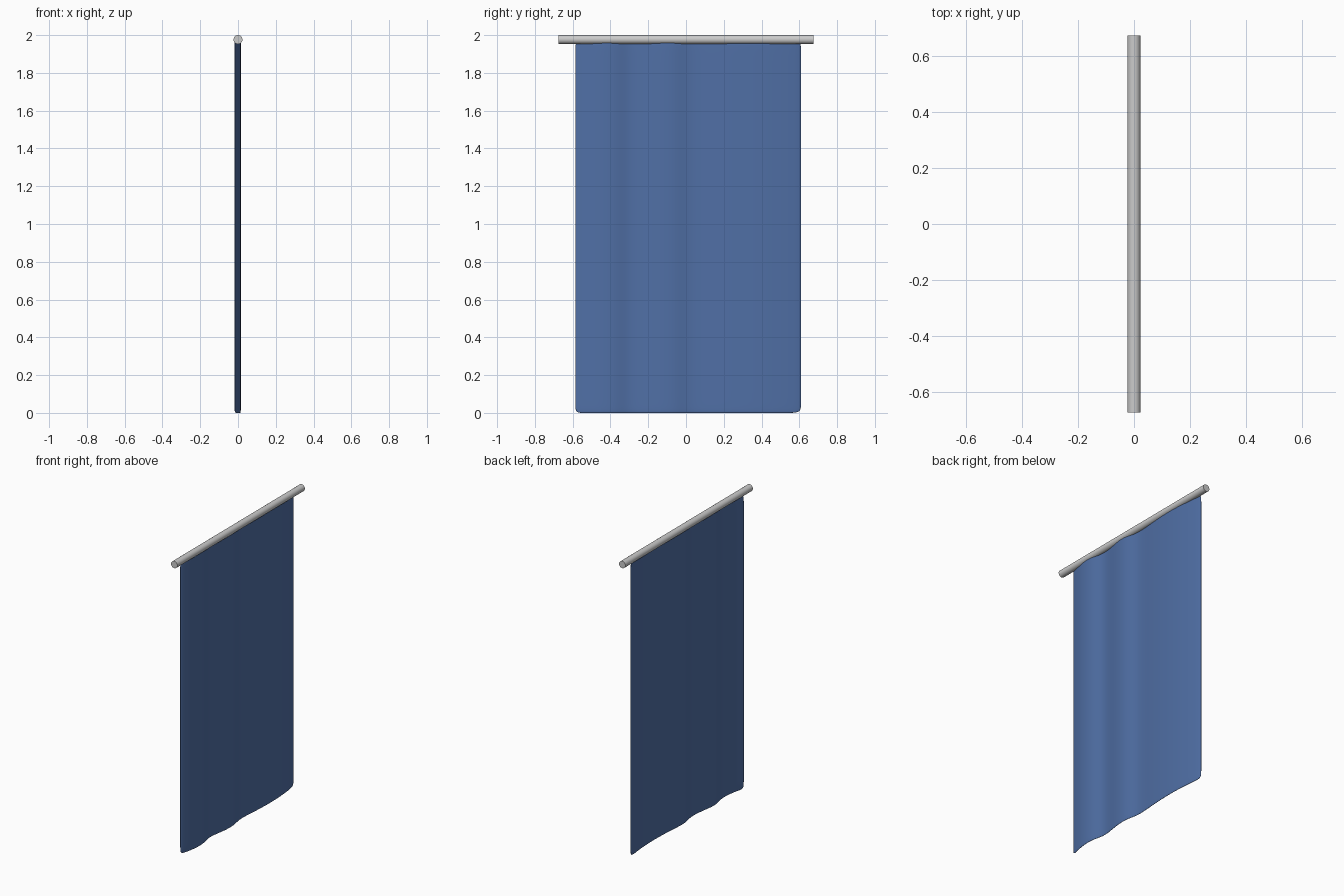
import bpy, bmesh, math

if "Cube" in bpy.data.objects:
    bpy.data.objects.remove(bpy.data.objects["Cube"])


def material(name, color):
    m = bpy.data.materials.new(name)
    m.diffuse_color = color
    m.use_nodes = True
    m.node_tree.nodes["Principled BSDF"].inputs["Base Color"].default_value = m.diffuse_color
    return m


# Curtain rod along y
bpy.ops.mesh.primitive_cylinder_add(vertices=24, radius=0.0235, depth=1.35,
                                    location=(0, 0, 1.9765),
                                    rotation=(math.pi / 2, 0, 0))
rod = bpy.context.object
rod.name = "curtain_rod"
bpy.ops.object.shade_smooth_by_angle(angle=math.radians(40))

# Fold profile seen from above: (y, x), slow swells followed by quick drops
folds = [(-0.588, -0.018), (-0.54, -0.006), (-0.47, 0.009), (-0.38, 0.012),
         (-0.31, -0.010), (-0.25, -0.009), (-0.15, 0.010), (-0.06, 0.013),
         (0.01, -0.007), (0.08, -0.008), (0.20, 0.004), (0.38, 0.009),
         (0.53, -0.003), (0.613, -0.016)]
rows = [-0.002, 0.045, 0.5, 1.0, 1.5, 1.92, 1.975]

# Curtain cloth: thin closed slab following the folds
half = 0.0045
bm = bmesh.new()
sides = [[[bm.verts.new((x + s * half, y, z)) for y, x in folds]
          for z in rows] for s in (1, -1)]
front, back = sides
n, m = len(folds), len(rows)
for g in sides:
    for j in range(m - 1):
        for i in range(n - 1):
            bm.faces.new((g[j][i], g[j][i + 1], g[j + 1][i + 1], g[j + 1][i]))
for j in (0, m - 1):
    for i in range(n - 1):
        bm.faces.new((front[j][i], front[j][i + 1], back[j][i + 1], back[j][i]))
for i in (0, n - 1):
    for j in range(m - 1):
        bm.faces.new((front[j][i], front[j + 1][i], back[j + 1][i], back[j][i]))
bmesh.ops.recalc_face_normals(bm, faces=bm.faces)
mesh = bpy.data.meshes.new("curtain_cloth")
bm.to_mesh(mesh)
bm.free()
for p in mesh.polygons:
    p.use_smooth = True
cloth = bpy.data.objects.new("curtain_cloth", mesh)
bpy.context.collection.objects.link(cloth)
mesh.materials.append(material("blue_fabric", (0.08, 0.16, 0.38, 1)))
sub = cloth.modifiers.new("soft_folds", 'SUBSURF')
sub.levels = sub.render_levels = 3
